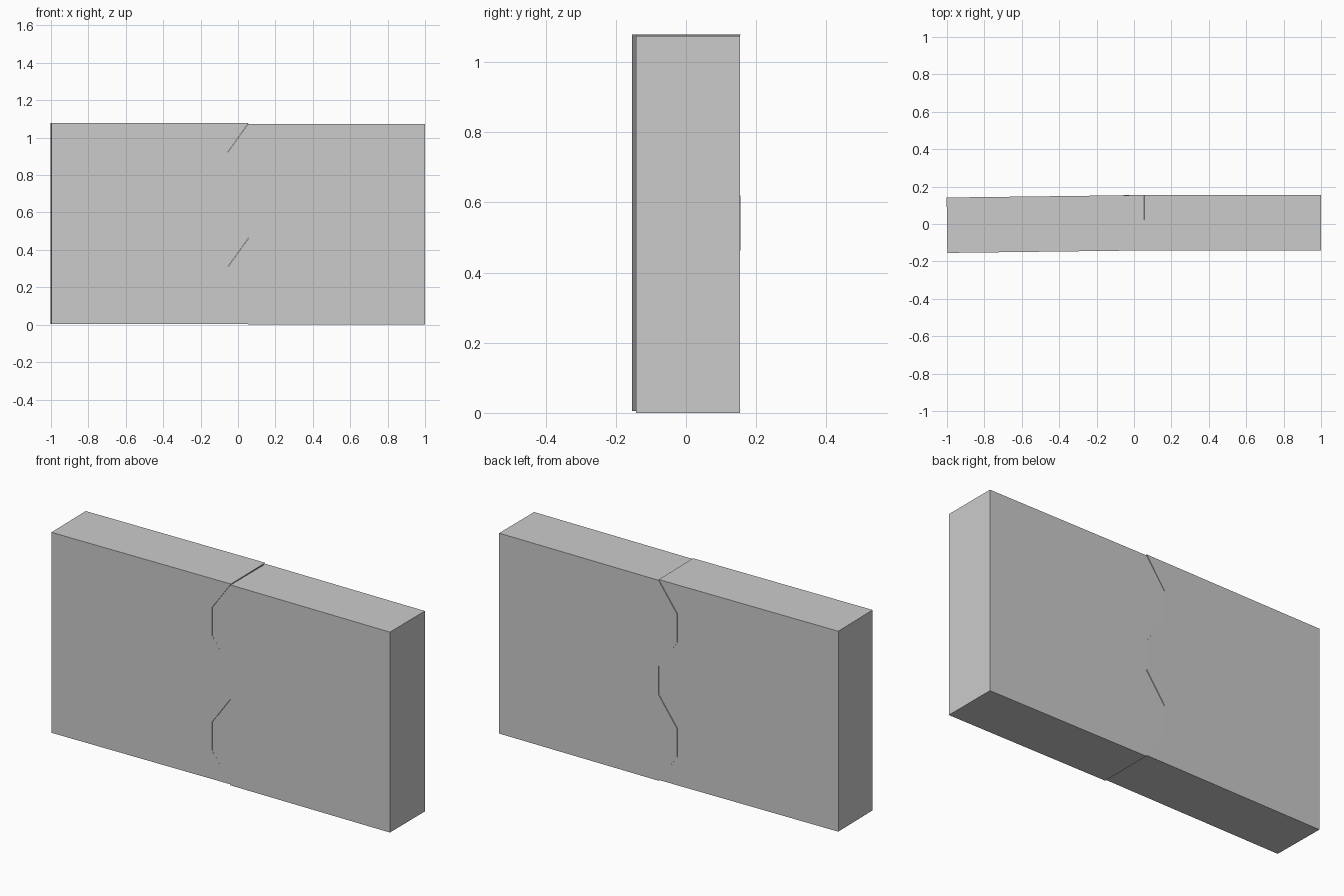
import bpy
import bmesh
from math import atan

if "Cube" in bpy.data.objects:
    bpy.data.objects.remove(bpy.data.objects["Cube"])

HEIGHT = 1.074
STEP = HEIGHT / 7
HALF_DEPTH = 0.148

# Stepped interlocking seam, bottom to top
SEAM_X = [0.055, -0.055, -0.055, 0.055, 0.055, -0.055, -0.055, 0.055]
seam = [(x, i * STEP) for i, x in enumerate(SEAM_X)]


def panel(name, end_x):
    """Extrude the outline between the seam and a straight end."""
    bm = bmesh.new()
    outline = seam + [(end_x, HEIGHT), (end_x, 0)]
    face = bm.faces.new([bm.verts.new((x, -HALF_DEPTH, z)) for x, z in outline])
    new = bmesh.ops.extrude_face_region(bm, geom=[face])["geom"]
    bmesh.ops.translate(bm, vec=(0, 2 * HALF_DEPTH, 0),
                        verts=[v for v in new if isinstance(v, bmesh.types.BMVert)])
    bmesh.ops.recalc_face_normals(bm, faces=bm.faces)
    mesh = bpy.data.meshes.new(name)
    bm.to_mesh(mesh)
    bm.free()
    obj = bpy.data.objects.new(name, mesh)
    bpy.context.collection.objects.link(obj)
    return obj


# Right half stands straight on the ground
right = panel("right_half", 1.0)
right.location = (0, 0.006, 0)

# Left half sits slightly raised and turned
left = panel("left_half", -1.0)
left.location = (0, 0.006, 0.005)
left.rotation_euler.z = atan(0.0125)
